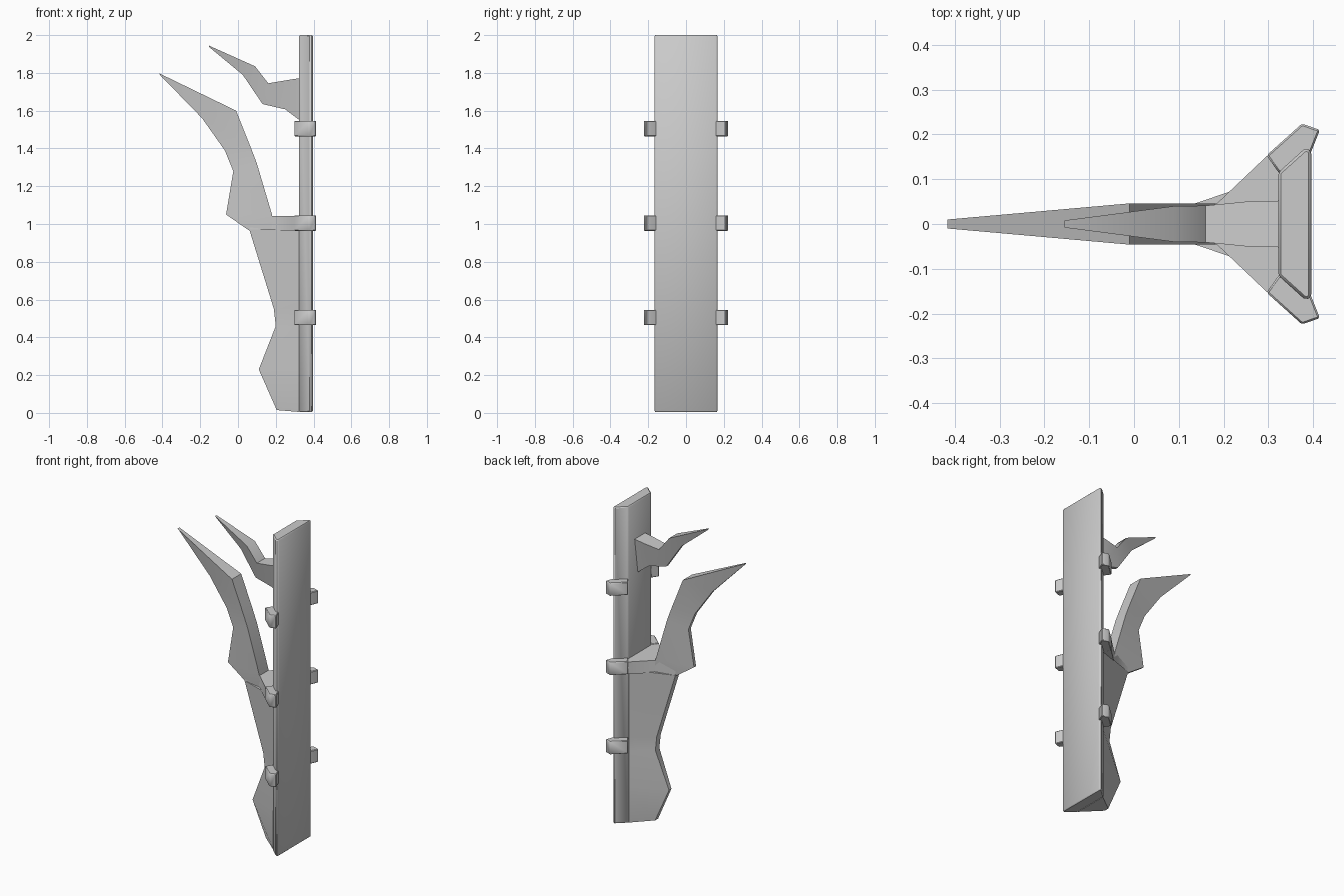
import bpy, bmesh, math


def finish(bm, name, bevel=0.0):
    bmesh.ops.recalc_face_normals(bm, faces=bm.faces)
    if bevel:
        bmesh.ops.bevel(bm, geom=bm.edges[:], offset=bevel, segments=1, affect='EDGES')
    me = bpy.data.meshes.new(name)
    bm.to_mesh(me)
    bm.free()
    ob = bpy.data.objects.new(name, me)
    bpy.context.collection.objects.link(ob)
    bpy.ops.object.select_all(action='DESELECT')
    ob.select_set(True)
    bpy.context.view_layer.objects.active = ob
    bpy.ops.object.shade_smooth_by_angle(angle=math.radians(35))
    return ob


def loft(name, rings, bevel=0.0):
    """Skin a list of equal-length closed rings and cap both ends."""
    bm = bmesh.new()
    vs = [[bm.verts.new(p) for p in ring] for ring in rings]
    n = len(vs[0])
    for a, b in zip(vs, vs[1:]):
        for i in range(n):
            j = (i + 1) % n
            bm.faces.new((a[i], a[j], b[j], b[i]))
    bm.faces.new(vs[0])
    bm.faces.new(vs[-1])
    return finish(bm, name, bevel)


def prism(name, outline, z0, z1, bevel=0.0):
    return loft(name, [[(x, y, z) for x, y in outline] for z in (z0, z1)], bevel)


def blade(name, sections):
    """Each section: front x, z, half width; rear x, z, half width."""
    return loft(name, [[(fx, -fw, fz), (fx, fw, fz), (rx, rw, rz), (rx, -rw, rz)]
                       for fx, fz, fw, rx, rz, rw in sections])


# Back plank with slanted sides
prism("back_plank", [(0.322, -0.115), (0.322, 0.115), (0.383, 0.17),
                     (0.396, 0.163), (0.396, -0.163), (0.383, -0.17)], 0.005, 2.0, 0.006)

# Corner lugs, three per side
lug = [(0.296, 0.153), (0.375, 0.224), (0.415, 0.21), (0.393, 0.155), (0.325, 0.112)]
for i in range(3):
    z = 0.505 + 0.5 * i
    for side in (1, -1):
        prism(f"lug_{i}_{side}", [(x, y * side) for x, y in lug], z - 0.041, z + 0.041, 0.004)

# Lower fin widening into the plank
blade("lower_fin", [
    (0.205, 0.015, 0.015, 0.325, 0.005, 0.11),
    (0.11, 0.23, 0.012, 0.325, 0.23, 0.11),
    (0.20, 0.46, 0.02, 0.325, 0.46, 0.11),
    (0.19, 0.55, 0.02, 0.325, 0.55, 0.11),
    (0.06, 0.97, 0.02, 0.325, 0.97, 0.11)])

# Web joining the blade to the middle lugs
prism("middle_web", [(0.06, -0.02), (0.06, 0.02), (0.185, 0.046), (0.298, 0.153),
                     (0.325, 0.115), (0.325, -0.115), (0.298, -0.153), (0.185, -0.046)],
      0.965, 1.042)

# Large curved blade, sharp at the front and wide at the rear
blade("large_blade", [
    (0.06, 0.965, 0.015, 0.19, 0.965, 0.046),
    (-0.063, 1.05, 0.01, 0.18, 1.05, 0.046),
    (-0.025, 1.28, 0.012, 0.10, 1.32, 0.046),
    (-0.07, 1.39, 0.012, 0.066, 1.41, 0.046),
    (-0.19, 1.56, 0.01, -0.01, 1.60, 0.046),
    (-0.414, 1.79, 0.003, -0.416, 1.797, 0.01)])

# Small upper branch
blade("upper_branch", [
    (0.325, 1.55, 0.02, 0.325, 1.772, 0.052),
    (0.25, 1.607, 0.015, 0.25, 1.76, 0.05),
    (0.13, 1.635, 0.01, 0.16, 1.745, 0.041),
    (0.025, 1.79, 0.01, 0.09, 1.835, 0.04),
    (-0.153, 1.937, 0.003, -0.155, 1.945, 0.008)])
